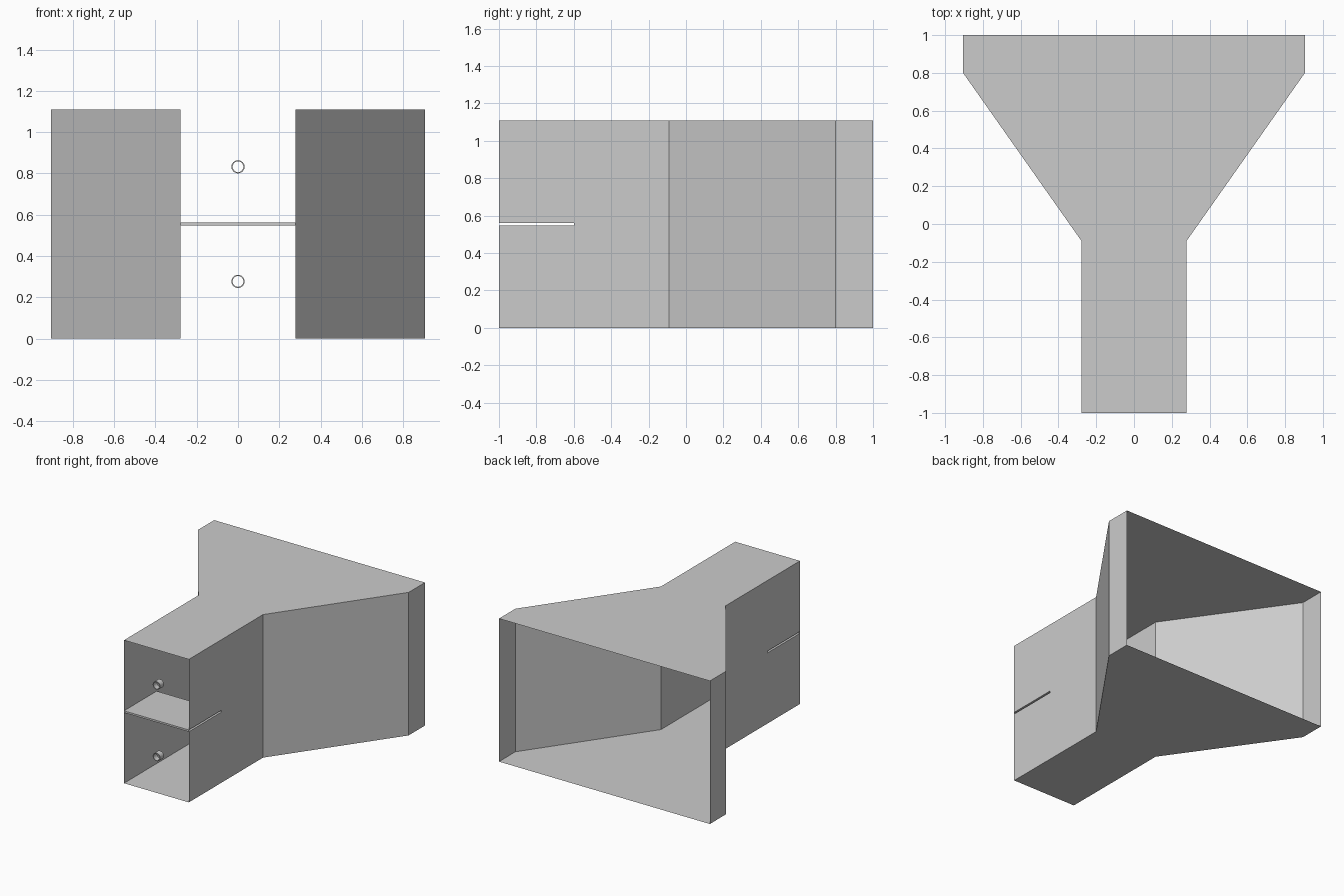
import bpy
import bmesh
from math import radians
from mathutils import Matrix

if "Cube" in bpy.data.objects:
    bpy.data.objects.remove(bpy.data.objects["Cube"], do_unlink=True)

HEIGHT = 1.11
MID = HEIGHT / 2
THROAT = 0.278          # half width of the feed section
MOUTH = 0.905           # half width of the flared opening
SLOT = 0.007            # half height of the side slot
SLOT_END = -0.6

grey = bpy.data.materials.new("plain grey")
grey.use_nodes = True
grey.diffuse_color = (0.6, 0.6, 0.6, 1)
grey.node_tree.nodes["Principled BSDF"].inputs["Base Color"].default_value = (0.6, 0.6, 0.6, 1)


def finish(name, bm):
    bmesh.ops.remove_doubles(bm, verts=bm.verts, dist=0.0001)
    bmesh.ops.recalc_face_normals(bm, faces=bm.faces)
    mesh = bpy.data.meshes.new(name)
    bm.to_mesh(mesh)
    bm.free()
    mesh.materials.append(grey)
    obj = bpy.data.objects.new(name, mesh)
    bpy.context.collection.objects.link(obj)
    return obj


def face(bm, points):
    return bm.faces.new([bm.verts.new(p) for p in points])


# Horn shell: thin sheet, open at both ends, slotted on both sides
outline = [(THROAT, -1), (THROAT, SLOT_END), (THROAT, -0.09), (MOUTH, 0.8), (MOUTH, 1)]
levels = [0, MID - SLOT, MID + SLOT, HEIGHT]
bm = bmesh.new()
for z in (0, HEIGHT):
    face(bm, [(x, y, z) for x, y in outline] + [(-x, y, z) for x, y in reversed(outline)])
for side in (-1, 1):
    for i, ((xa, ya), (xb, yb)) in enumerate(zip(outline, outline[1:])):
        # the feed walls are split around the slot, the flare is whole
        rows = list(zip(levels, levels[1:])) if i < 2 else [(0, HEIGHT)]
        for j, (za, zb) in enumerate(rows):
            if i == 0 and j == 1:
                continue
            face(bm, [(side * xa, ya, za), (side * xb, yb, za),
                      (side * xb, yb, zb), (side * xa, ya, zb)])
finish("horn_shell", bm)

# Divider: flat sleeve between the two feed channels, open at the sides
bm = bmesh.new()
section = [(-1, MID - SLOT), (SLOT_END, MID - SLOT), (SLOT_END, MID + SLOT), (-1, MID + SLOT)]
for (ya, za), (yb, zb) in zip(section, section[1:] + section[:1]):
    face(bm, [(-THROAT, ya, za), (THROAT, ya, za), (THROAT, yb, zb), (-THROAT, yb, zb)])
finish("divider", bm)

# Feed tubes: a short open pipe in the middle of each channel
for name, z in (("lower_feed_tube", HEIGHT / 4), ("upper_feed_tube", HEIGHT * 3 / 4)):
    bm = bmesh.new()
    profile = [(0.032, -1), (0.032, -0.955), (0.026, -0.955), (0.026, -1)]
    verts = [bm.verts.new((r, y, 0)) for r, y in profile]
    edges = [bm.edges.new((verts[i - 1], verts[i])) for i in range(4)]
    bmesh.ops.spin(bm, geom=verts + edges, cent=(0, 0, 0), axis=(0, 1, 0),
                   angle=radians(360), steps=24)
    bmesh.ops.transform(bm, matrix=Matrix.Translation((0, 0, z)), verts=bm.verts)
    tube = finish(name, bm)
    for o in bpy.context.selected_objects:
        o.select_set(False)
    tube.select_set(True)
    bpy.context.view_layer.objects.active = tube
    bpy.ops.object.shade_smooth_by_angle(angle=radians(30))
